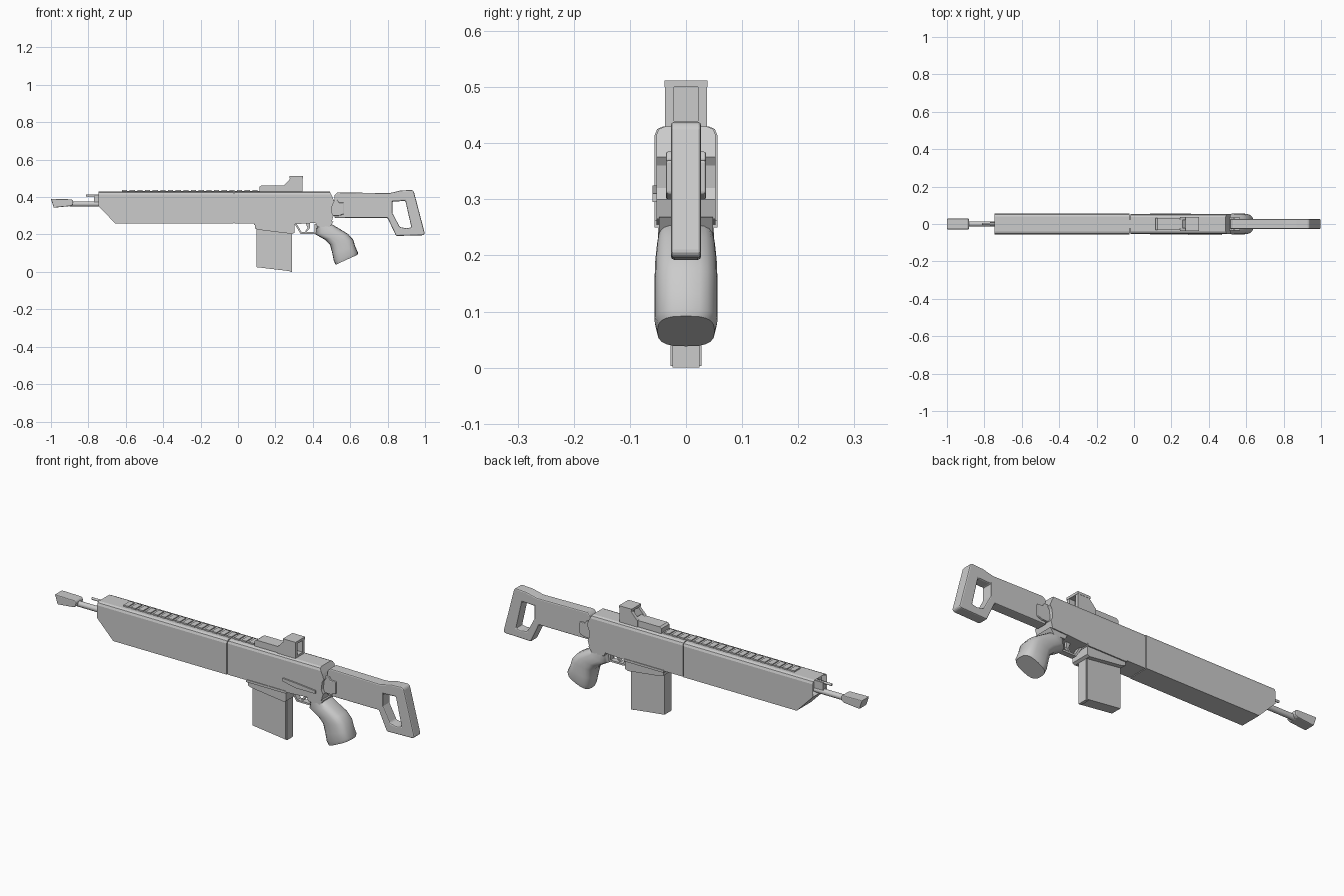
import bpy, bmesh, math
from mathutils import Vector

if "Cube" in bpy.data.objects:
    bpy.data.objects.remove(bpy.data.objects["Cube"])


def finish(name, bm, smooth=None):
    bmesh.ops.recalc_face_normals(bm, faces=bm.faces)
    me = bpy.data.meshes.new(name)
    bm.to_mesh(me)
    bm.free()
    ob = bpy.data.objects.new(name, me)
    bpy.context.collection.objects.link(ob)
    if smooth:
        bpy.ops.object.select_all(action='DESELECT')
        ob.select_set(True)
        bpy.context.view_layer.objects.active = ob
        bpy.ops.object.shade_smooth_by_angle(angle=math.radians(smooth))
    return ob


def prism(name, pts, half, y=0.0, bevel=0.0, top=0.0, recess=False):
    """Side profile (x, z) extruded across y; 'top' chamfers the upper long edges."""
    bm = bmesh.new()
    a = [bm.verts.new((x, y - half, z)) for x, z in pts]
    b = [bm.verts.new((x, y + half, z)) for x, z in pts]
    bm.faces.new(a)
    bm.faces.new(b[::-1])
    n = len(pts)
    for i in range(n):
        bm.faces.new((a[i], b[i], b[(i + 1) % n], a[(i + 1) % n]))
    bmesh.ops.recalc_face_normals(bm, faces=bm.faces)
    if top:
        zt = max(p[1] for p in pts) - 0.002
        edges = [e for e in bm.edges if all(v.co.z > zt for v in e.verts)
                 and abs(e.verts[0].co.y - e.verts[1].co.y) < 1e-5]
        bmesh.ops.bevel(bm, geom=edges, offset=top, segments=2, profile=0.5, affect='EDGES')
    if recess:
        bm.normal_update()
        front = [f for f in bm.faces if f.normal.x < -0.99]
        bmesh.ops.inset_individual(bm, faces=front, thickness=0.01)
        bmesh.ops.translate(bm, verts=list({v for f in front for v in f.verts}), vec=(0.025, 0, 0))
    ob = finish(name, bm)
    if bevel:
        m = ob.modifiers.new("edge_bevel", 'BEVEL')
        m.width, m.segments, m.limit_method = bevel, 2, 'ANGLE'
    return ob


def box(name, x0, x1, z0, z1, half, y=0.0, bevel=0.0):
    return prism(name, [(x0, z0), (x1, z0), (x1, z1), (x0, z1)], half, y, bevel)


def rod(name, x0, x1, z, r, sides=16):
    bm = bmesh.new()
    bmesh.ops.create_cone(bm, cap_ends=True, segments=sides, radius1=r, radius2=r, depth=x1 - x0)
    for v in bm.verts:
        v.co = Vector((v.co.z + (x0 + x1) / 2, v.co.x, v.co.y + z))
    return finish(name, bm, 40)


# handguard and receiver
prism("handguard", [(-0.745, 0.43), (-0.745, 0.35), (-0.655, 0.258), (-0.024, 0.258), (-0.024, 0.43)],
      0.056, top=0.016, recess=True)
box("handguard_seam", -0.03, -0.01, 0.262, 0.42, 0.048)
prism("receiver", [(-0.02, 0.43), (-0.02, 0.258), (0.1, 0.258), (0.3, 0.255), (0.42, 0.262),
                   (0.5, 0.265), (0.51, 0.30), (0.50, 0.32), (0.505, 0.36), (0.515, 0.375), (0.505, 0.40),
                   (0.49, 0.43)], 0.053, top=0.016)
prism("magazine_well", [(0.09, 0.262), (0.09, 0.232), (0.11, 0.225), (0.29, 0.203), (0.303, 0.21),
                        (0.303, 0.262)], 0.05)
box("magazine_well_ledge", 0.085, 0.305, 0.25, 0.262, 0.056)
prism("side_lever", [(0.29, 0.325), (0.29, 0.31), (0.36, 0.295), (0.47, 0.295), (0.47, 0.31), (0.36, 0.32)],
      0.006, y=-0.054)

# top rail
box("rail_base", -0.62, 0.12, 0.425, 0.4325, 0.022)
for i in range(18):
    x = -0.62 + i * 0.041
    box("rail_slat", x, x + 0.027, 0.43, 0.437, 0.025)

# barrel, muzzle and front sight
rod("barrel", -0.90, -0.70, 0.363, 0.014)
prism("muzzle", [(-1.0, 0.39), (-0.89, 0.388), (-0.882, 0.38), (-0.882, 0.36), (-0.895, 0.352),
                 (-0.985, 0.343)], 0.029, bevel=0.004)
box("gas_block", -0.77, -0.71, 0.365, 0.412, 0.010)
rod("gas_rod", -0.812, -0.71, 0.409, 0.006, 10)

# hooded optic
prism("optic_base", [(0.115, 0.43), (0.115, 0.455), (0.125, 0.462), (0.245, 0.462), (0.26, 0.47),
                     (0.30, 0.44), (0.345, 0.44), (0.345, 0.43)], 0.032)
for s in (-1, 1):
    prism("optic_side", [(0.245, 0.43), (0.245, 0.462), (0.283, 0.502), (0.345, 0.502), (0.345, 0.43)],
          0.008, y=s * 0.029)
box("optic_cap", 0.276, 0.347, 0.50, 0.512, 0.038)
box("optic_pane", 0.30, 0.312, 0.435, 0.502, 0.024)

# magazine
prism("magazine", [(0.10, 0.24), (0.10, 0.025), (0.285, 0.003), (0.285, 0.22)], 0.028)
prism("magazine_spine", [(0.275, 0.21), (0.275, 0.001), (0.29, 0.0), (0.29, 0.21)], 0.024)

# trigger and guard
prism("trigger_guard", [(0.303, 0.255), (0.335, 0.203), (0.42, 0.203), (0.42, 0.255), (0.41, 0.255),
                        (0.41, 0.212), (0.34, 0.212), (0.315, 0.255)], 0.014)
prism("trigger", [(0.36, 0.265), (0.372, 0.235), (0.358, 0.215), (0.366, 0.213), (0.385, 0.235),
                  (0.385, 0.265)], 0.007)

# pistol grip: front point, back point and half width of each ring
prism("grip_mount", [(0.41, 0.272), (0.425, 0.24), (0.49, 0.24), (0.51, 0.268)], 0.048)
rings = [((0.425, 0.258), (0.495, 0.258), 0.046), ((0.415, 0.20), (0.535, 0.235), 0.052),
         ((0.463, 0.173), (0.588, 0.203), 0.055), ((0.492, 0.145), (0.616, 0.172), 0.056),
         ((0.504, 0.10), (0.627, 0.135), 0.056), ((0.512, 0.06), (0.641, 0.105), 0.056),
         ((0.522, 0.038), (0.640, 0.092), 0.051)]
bm = bmesh.new()
loops, N = [], 20
for f, b, w in rings:
    f, b = Vector((f[0], 0, f[1])), Vector((b[0], 0, b[1]))
    loop = []
    for k in range(N):
        t = 2 * math.pi * k / N
        c, s = (math.copysign(abs(u) ** 0.7, u) for u in (math.cos(t), math.sin(t)))
        loop.append(bm.verts.new((f + b) / 2 + (b - f) / 2 * c + Vector((0, w * s, 0))))
    loops.append(loop)
for p, q in zip(loops, loops[1:]):
    for k in range(N):
        bm.faces.new((p[k], p[(k + 1) % N], q[(k + 1) % N], q[k]))
bm.faces.new(loops[0])
bm.faces.new(loops[-1])
finish("pistol_grip", bm, 50)

# hinge and skeleton stock
prism("stock_hinge", [(0.49, 0.385), (0.53, 0.385), (0.54, 0.37), (0.568, 0.37), (0.568, 0.31),
                      (0.54, 0.30), (0.49, 0.30)], 0.036, bevel=0.004)
stock = prism("stock", [(0.515, 0.41), (0.53, 0.425), (0.81, 0.421), (0.87, 0.435), (0.93, 0.438),
                        (0.94, 0.43), (0.999, 0.205), (0.99, 0.196), (0.845, 0.192), (0.80, 0.288),
                        (0.515, 0.288)], 0.027)
hole = prism("stock_cutter", [(0.825, 0.376), (0.895, 0.379), (0.927, 0.238), (0.90, 0.233),
                              (0.865, 0.24), (0.825, 0.315)], 0.1)
hole.hide_render = True
m = stock.modifiers.new("opening", 'BOOLEAN')
m.operation, m.object, m.solver = 'DIFFERENCE', hole, 'EXACT'
bpy.context.view_layer.objects.active = stock
bpy.ops.object.modifier_apply(modifier="opening")
bpy.data.objects.remove(hole)
m = stock.modifiers.new("edge_bevel", 'BEVEL')
m.width, m.segments, m.limit_method = 0.006, 2, 'ANGLE'
